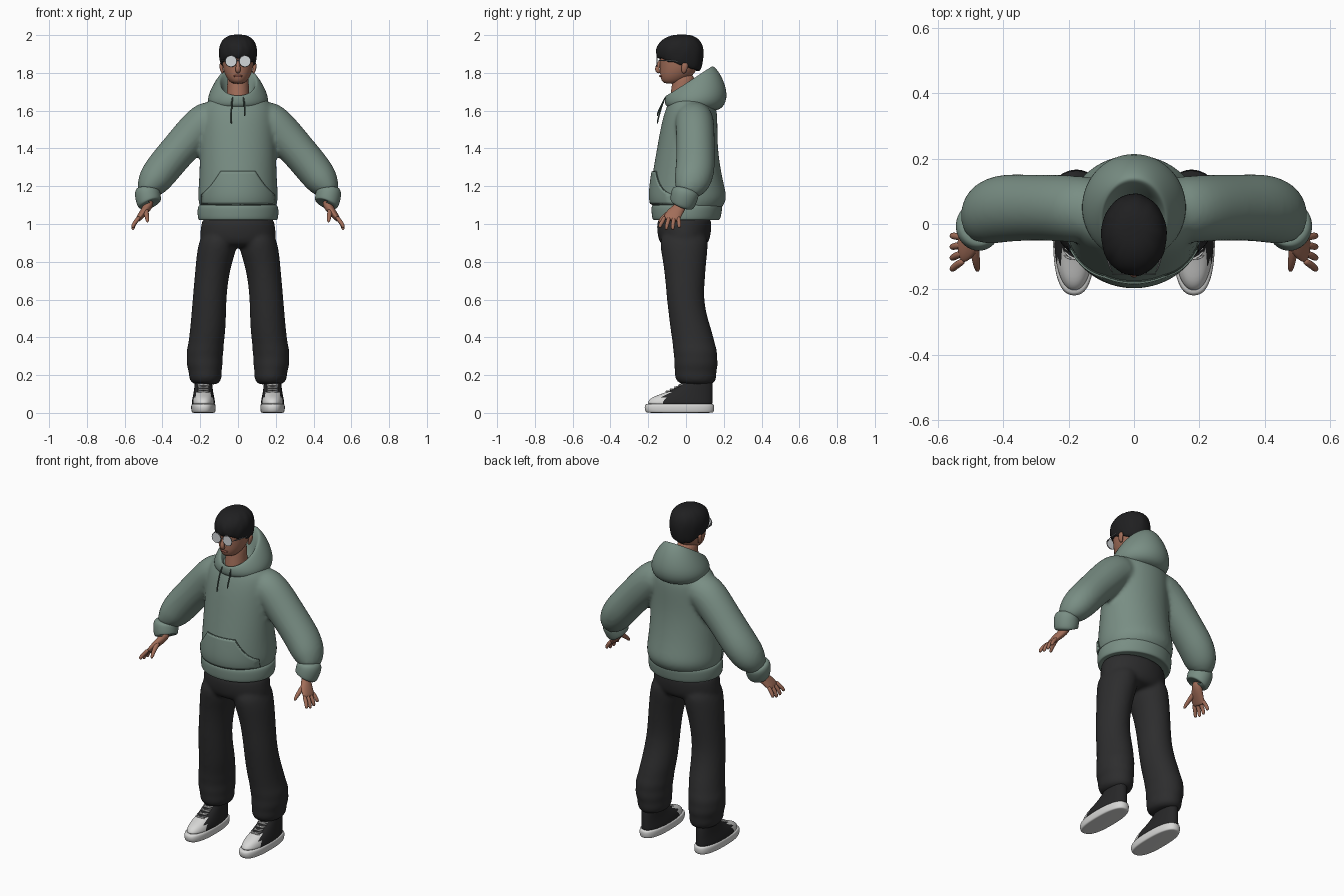
import bpy, bmesh, math, random
from mathutils import Vector

random.seed(4)
if "Cube" in bpy.data.objects:
    bpy.data.objects.remove(bpy.data.objects["Cube"])


def material(name, *rgb):
    m = bpy.data.materials.new(name)
    m.use_nodes = True
    m.diffuse_color = (*rgb, 1)
    m.node_tree.nodes["Principled BSDF"].inputs["Base Color"].default_value = (*rgb, 1)
    return m


green = material("sage green cloth", .19, .27, .23)
seam = material("dark green seam", .06, .09, .075)
charcoal = material("charcoal cloth", .026, .026, .027)
skin_tone = material("skin", .36, .155, .1)
lip_tone = material("lips", .25, .085, .06)
hair_black = material("black hair", .014, .014, .015)
lens_grey = material("pale lens", .65, .68, .7)
metal = material("grey frame", .2, .2, .21)
canvas = material("black canvas", .02, .02, .021)
rubber = material("white rubber", .68, .68, .67)


def shell(rings, cx=0, n=24, square=1):
    """Stacked loops: half width, front y, back y, front z, back z (and x centre)."""
    loops = []
    for rx, yf, yb, zf, zb, *mid in rings:
        x0, loop = (mid[0] if mid else cx), []
        for i in range(n):
            a = math.tau * i / n
            s, c = [math.copysign(abs(v) ** square, v) for v in (math.sin(a), math.cos(a))]
            t = (1 - c) / 2
            loop.append(Vector((x0 + rx * s, yf + (yb - yf) * t, zf + (zb - zf) * t)))
        loops.append(loop)
    return loops


def level(rings, cx=0, **kw):
    """Horizontal loops: z, half width, front y, back y (and x centre)."""
    return shell([(rx, yf, yb, z, z, *mid) for z, rx, yf, yb, *mid in rings], cx, **kw)


def tube(rings, n=12):
    """Loops along a path: x, y, z, radius across, radius in depth."""
    pts, loops = [Vector(r[:3]) for r in rings], []
    for i, (p, r) in enumerate(zip(pts, rings)):
        t = (pts[min(i + 1, len(pts) - 1)] - pts[max(i - 1, 0)]).normalized()
        ref = Vector((0, 0, 1)) if abs(t.y) > .9 else Vector((0, 1, 0))
        v = (ref - t * ref.dot(t)).normalized()
        u = v.cross(t)
        angles = [math.tau * k / n for k in range(n)]
        loops.append([p + u * r[3] * math.cos(a) + v * r[-1] * math.sin(a) for a in angles])
    return loops


def cord(points, r):
    return tube([(*p, r) for p in points], 8)


def mirrored(loops):
    return [[Vector((-p.x, p.y, p.z)) for p in loop] for loop in loops]


def build(name, mat, lofts, levels=2, mirror=False, voxel=0):
    bm = bmesh.new()
    for loops in lofts:
        rows = [[bm.verts.new(p) for p in loop] for loop in loops]
        for a, b in zip(rows, rows[1:]):
            for i in range(len(a)):
                bm.faces.new((a[i], a[i - 1], b[i - 1], b[i]))
        bm.faces.new(rows[0])
        bm.faces.new(rows[-1])
    bmesh.ops.recalc_face_normals(bm, faces=bm.faces)
    return finish(name, mat, bm, levels, mirror, voxel)


def finish(name, mat, bm, levels=0, mirror=False, voxel=0):
    for f in bm.faces:
        f.smooth = levels > 0
    me = bpy.data.meshes.new(name)
    bm.to_mesh(me)
    bm.free()
    me.materials.append(mat)
    ob = bpy.data.objects.new(name, me)
    bpy.context.collection.objects.link(ob)
    if mirror:
        ob.modifiers.new("mirror", "MIRROR").use_mirror_merge = False
    if levels:
        sub = ob.modifiers.new("round", "SUBSURF")
        sub.levels = sub.render_levels = levels
    if voxel:
        fuse = ob.modifiers.new("fuse", "REMESH")
        fuse.mode, fuse.voxel_size, fuse.use_smooth_shade = "VOXEL", voxel, True
        soft = ob.modifiers.new("soften", "SMOOTH")
        soft.factor, soft.iterations = .5, 5
    return ob


# Hoodie: torso fused with both sleeves
torso = level([(1.06, .19, -.16, .17), (1.09, .204, -.18, .195), (1.13, .214, -.192, .218),
               (1.18, .212, -.19, .21), (1.26, .206, -.18, .19), (1.4, .203, -.155, .168),
               (1.53, .2, -.132, .168), (1.6, .195, -.112, .166), (1.64, .175, -.095, .15),
               (1.67, .13, -.08, .11), (1.69, .07, -.06, .06)])
sleeve = tube([(.08, .04, 1.56, .1, .1), (.17, .045, 1.55, .11, .105), (.24, .05, 1.475, .104, .104),
               (.325, .05, 1.38, .097, .103), (.405, .05, 1.285, .098, .108),
               (.455, .03, 1.215, .088, .1), (.475, .005, 1.175, .06, .07),
               (.475, 0, 1.16, .05, .06)], 16)
body = build("hoodie_body", green, [torso, sleeve, mirrored(sleeve)], voxel=.012)
build("hoodie_hem", green, [level([(1.035, .18, -.15, .15), (1.018, .206, -.172, .174),
      (1.026, .214, -.181, .184), (1.06, .217, -.184, .19), (1.092, .215, -.185, .195),
      (1.104, .205, -.178, .19), (1.104, .17, -.15, .15)])])
build("sleeve_cuffs", green, [tube([(.478, .002, 1.185, .05, .05), (.48, 0, 1.178, .068, .074),
      (.478, -.008, 1.15, .07, .075), (.47, -.018, 1.112, .067, .07), (.467, -.022, 1.1, .06, .063),
      (.468, -.02, 1.108, .04, .045)], 16)], mirror=True)

# Lowered hood wrapped around the neck
build("hood", green, [shell([(.06, -.07, .07, 1.63, 1.67), (.084, -.085, .105, 1.66, 1.79),
      (.094, -.098, .13, 1.675, 1.832), (.104, -.105, .145, 1.682, 1.842),
      (.135, -.112, .19, 1.672, 1.79), (.166, -.114, .226, 1.65, 1.685),
      (.156, -.11, .2, 1.625, 1.61), (.11, -.085, .14, 1.61, 1.595)])])


# Pouch pocket wrapped onto the belly, with a dark seam edge behind it
def pocket(name, mat, grow, lift):
    bm, rows, steps = bmesh.new(), [], 14
    for i in range(steps + 1):
        h = i / steps
        half = .188 - .1 * max(0, (h - .3) / .7) ** .75 + grow
        z = 1.108 - grow + (.168 + 2 * grow) * h
        rows.append([bm.verts.new((half * (j / 10 - 1), -.3, z)) for j in range(21)])
    for a, b in zip(rows, rows[1:]):
        for j in range(20):
            bm.faces.new((a[j], a[j + 1], b[j + 1], b[j]))
    ob = finish(name, mat, bm)
    wrap = ob.modifiers.new("wrap", "SHRINKWRAP")
    wrap.target, wrap.wrap_method, wrap.wrap_mode = body, "PROJECT", "ABOVE_SURFACE"
    wrap.use_project_y, wrap.offset = True, lift
    thick = ob.modifiers.new("thickness", "SOLIDIFY")
    thick.thickness, thick.offset = .008, -1
    ob.data.shade_smooth()


pocket("pocket_seam", seam, .003, .004)
pocket("pocket", green, 0, .009)
for side, x, low in (("right", -.035, 1.53), ("left", .035, 1.57)):
    build(side + "_drawstring", seam, [cord([(x * .8, -.108, 1.675), (x, -.128, 1.63),
          (x, -.15, low + .02), (x, -.152, low)], .0045)])

# Trousers: hips fused with both legs, folds gathered above the ankle
hips = level([(1.05, .185, -.145, .13), (1.0, .197, -.157, .138), (.94, .203, -.152, .132),
              (.9, .2, -.14, .12), (.875, .18, -.11, .09)])
leg = level([(.97, .09, -.14, .12, .1), (.87, .106, -.137, .116, .11), (.8, .096, -.122, .108, .127),
             (.7, .09, -.11, .1, .142), (.6, .09, -.102, .094, .151), (.5, .093, -.09, .115, .156),
             (.42, .095, -.08, .142, .162), (.36, .094, -.07, .155, .17), (.325, .1, -.069, .168, .175),
             (.29, .094, -.062, .164, .177), (.255, .098, -.066, .172, .177),
             (.22, .086, -.058, .16, .174), (.195, .089, -.062, .164, .173),
             (.165, .08, -.05, .155, .172), (.148, .06, -.02, .14, .172)])
build("trousers", charcoal, [hips, leg, mirrored(leg)], voxel=.011)

# Trainers: rubber sole, canvas upper with white toe, crossed laces
foot = .183
build("shoe_soles", rubber, [level([(0, .055, -.2, .138), (.002, .063, -.214, .148),
      (.025, .066, -.222, .152), (.046, .065, -.218, .15), (.05, .055, -.2, .135)],
      foot, square=.8)], mirror=True)
upper = build("shoe_uppers", canvas, [shell([(.06, -.205, .138, .04, .04),
      (.063, -.207, .143, .055, .05), (.058, -.185, .143, .084, .08), (.051, -.11, .143, .106, .12),
      (.046, -.02, .14, .152, .165), (.042, 0, .13, .2, .2)], foot, square=.9)], mirror=True)
upper.data.materials.append(rubber)
for f in upper.data.polygons:
    f.material_index = int(f.center.y < -.115 and f.center.z < .1)
laces = []
for k in range(5):
    y, z = -.112 + .023 * k, .108 + .0115 * k
    for s in (1, -1):
        laces.append(cord([(foot - .034 * s, y + .018, z + .001), (foot, y - .004, z + .006),
                           (foot + .034 * s, y + .032, z + .008)], .004))
build("shoe_laces", rubber, laces, 1, True)

# Hands: palm, four spread fingers and a thumb
hand = [tube([(.468, -.015, 1.125, .028, .033), (.478, -.03, 1.09, .025, .03),
              (.502, -.06, 1.06, .021, .044), (.524, -.076, 1.032, .016, .046),
              (.532, -.078, 1.018, .012, .042)])]
for k in range(4):
    y, tip = -.112 + .024 * k, -.138 + .034 * k
    drop = .012 * abs(k - 1.5)
    hand.append(tube([(.52, y, 1.04, .012), (.543, (y + tip) / 2, 1.012, .012),
                      (.556, tip, .983 + drop / 2, .011), (.557, tip, .962 + drop, .008)], 8))
hand.append(tube([(.488, -.06, 1.08, .016), (.486, -.095, 1.056, .015),
                  (.482, -.122, 1.035, .012), (.478, -.146, 1.008, .008)], 8))
build("hands", skin_tone, hand, mirror=True)

# Head, neck, nose, lips and ears
head = level([(1.742, .028, -.112, -.04), (1.757, .048, -.13, 0), (1.785, .067, -.138, .035),
              (1.82, .08, -.138, .06), (1.865, .086, -.14, .075), (1.91, .087, -.142, .08),
              (1.96, .07, -.11, .06), (1.98, .03, -.06, .02)])
neck = level([(1.62, .068, -.09, .06), (1.68, .06, -.084, .05), (1.74, .057, -.074, .046),
              (1.8, .057, -.07, .045)])
nose = tube([(0, -.132, 1.875, .007), (0, -.145, 1.845, .01), (0, -.154, 1.82, .015),
             (0, -.148, 1.808, .014), (0, -.134, 1.804, .008)], 10)
build("head", skin_tone, [head, neck, nose])
build("lips", lip_tone, [tube([(-.026, -.127, 1.782, .003), (-.01, -.137, 1.784, .007),
      (.01, -.137, 1.784, .007), (.026, -.127, 1.782, .003)], 8)])
build("ears", skin_tone, [tube([(.078, -.012, 1.798, .006, .008), (.085, -.012, 1.808, .009, .014),
      (.09, -.006, 1.835, .01, .02), (.09, -.004, 1.855, .007, .014)], 10)], mirror=True)

# Cropped hair with a choppy fringe
hair = shell([(.07, -.12, .05, 1.885, 1.815), (.088, -.145, .072, 1.874, 1.804),
              (.097, -.156, .084, 1.89, 1.83), (.102, -.16, .093, 1.915, 1.88),
              (.1, -.153, .094, 1.945, 1.925), (.086, -.128, .08, 1.977, 1.968),
              (.055, -.085, .045, 1.998, 1.996), (.02, -.045, .005, 2.003, 2.003)], n=40)
for loop, rough in zip(hair[1:6], (.01, .005, .004, .003, .002)):
    for i, p in enumerate(loop):
        p.z += random.uniform(-rough, rough)
        p.xy *= 1 + random.uniform(-.025, .03) * (1 if i % 2 else .4)
build("hair", hair_black, [hair])

# Round spectacles
lens_z, lens_y = 1.862, -.155
build("lenses", lens_grey, [tube([(.037, lens_y, lens_z, .028), (.037, lens_y + .004, lens_z, .028)],
      24)], 0, True)
build("spectacle_arms", metal, [cord([(.064, lens_y + .002, 1.866), (.088, -.1, 1.866),
      (.094, -.01, 1.86)], .003), cord([(-.01, lens_y, 1.866), (.01, lens_y, 1.866)], .0025)],
      1, True)
for side, x in (("right", -.037), ("left", .037)):
    bpy.ops.mesh.primitive_torus_add(location=(x, lens_y + .002, lens_z), rotation=(math.pi / 2, 0, 0),
                                     major_radius=.029, minor_radius=.0025,
                                     major_segments=28, minor_segments=6)
    rim = bpy.context.object
    rim.name = side + "_lens_rim"
    rim.data.materials.append(metal)
    bpy.ops.object.shade_smooth()
